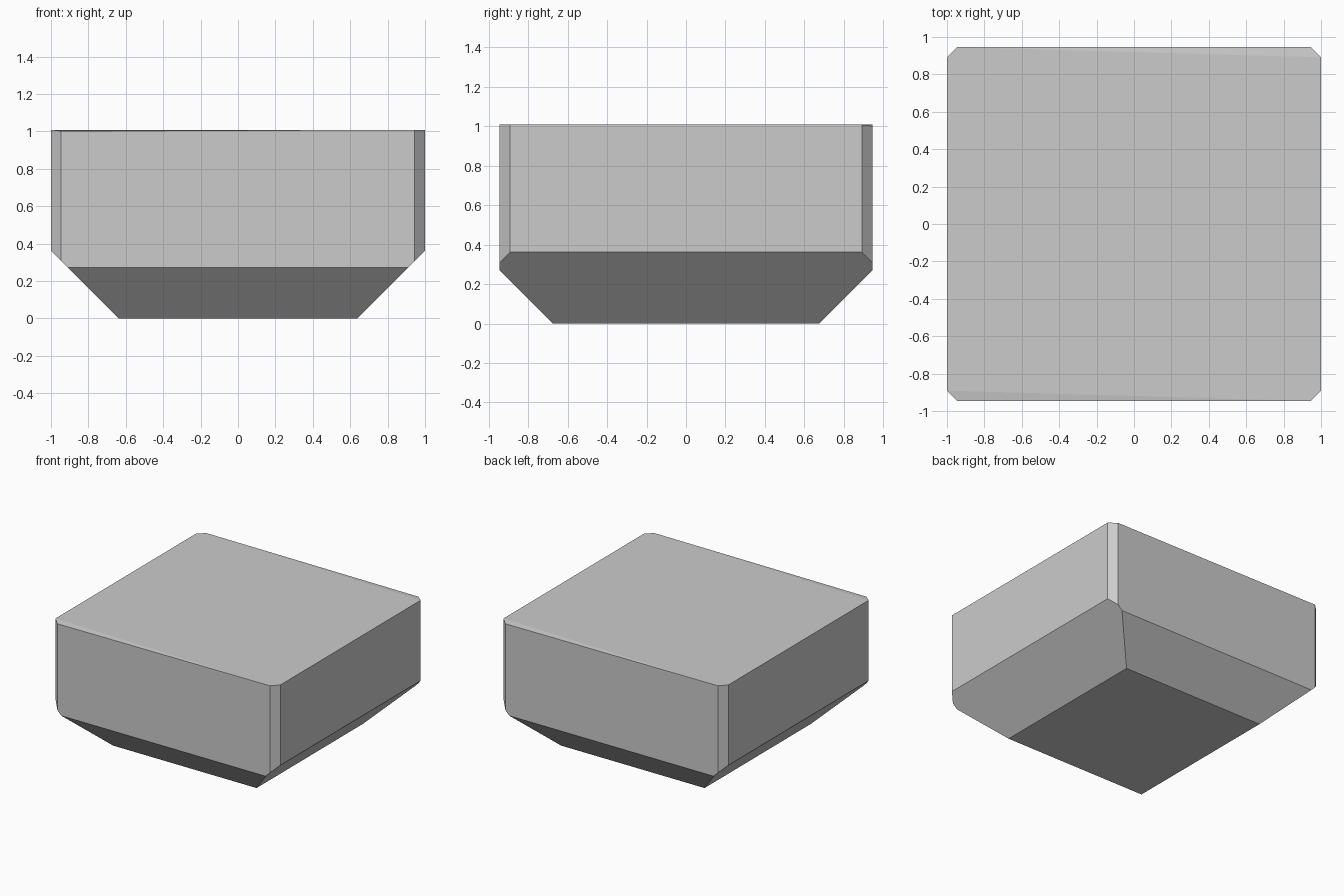
import bpy, bmesh
from mathutils import Vector

if "Cube" in bpy.data.objects:
    bpy.data.objects.remove(bpy.data.objects["Cube"])

HX, HY, TOP = 1.0, 0.946, 1.008   # half width, half depth, height
CH = 0.055                        # vertical corner chamfer

# Plain block standing on the ground
bm = bmesh.new()
bmesh.ops.create_cube(bm, size=2)
for v in bm.verts:
    v.co = (v.co.x * HX, v.co.y * HY, TOP if v.co.z > 0 else 0)


def trim(point, normal):
    """Cut away everything on the normal's side and cap the opening."""
    geom = bm.verts[:] + bm.edges[:] + bm.faces[:]
    bmesh.ops.bisect_plane(bm, geom=geom, dist=1e-5, plane_co=point,
                           plane_no=normal, clear_outer=True)
    rim = [e for e in bm.edges if e.is_boundary]
    if rim:
        bmesh.ops.holes_fill(bm, edges=rim, sides=0)


# Chamfered vertical corners
for sx in (-1, 1):
    for sy in (-1, 1):
        trim((sx * HX, sy * (HY - CH), 0), (sx, sy, 0))

# Wide 45 degree slopes under the sides and ends
for s in (-1, 1):
    trim((s * 0.638, 0, 0), (s, 0, -1))
    trim((0, s * 0.675, 0), (0, s, -1))

# Very shallow tapered relief along the front and back top edges
for s in (-1, 1):
    a = Vector((s * HX, s * (HY - CH), TOP))
    b = Vector((-s * (HX - CH), s * HY, TOP))
    c = Vector((s * (HX - CH), s * HY, TOP - 0.007))
    n = (b - a).cross(c - a).normalized()
    trim(a, n if n.z > 0 else -n)

bmesh.ops.recalc_face_normals(bm, faces=bm.faces[:])
mesh = bpy.data.meshes.new("chamfered_block")
bm.to_mesh(mesh)
bm.free()
block = bpy.data.objects.new("chamfered_block", mesh)
bpy.context.collection.objects.link(block)
